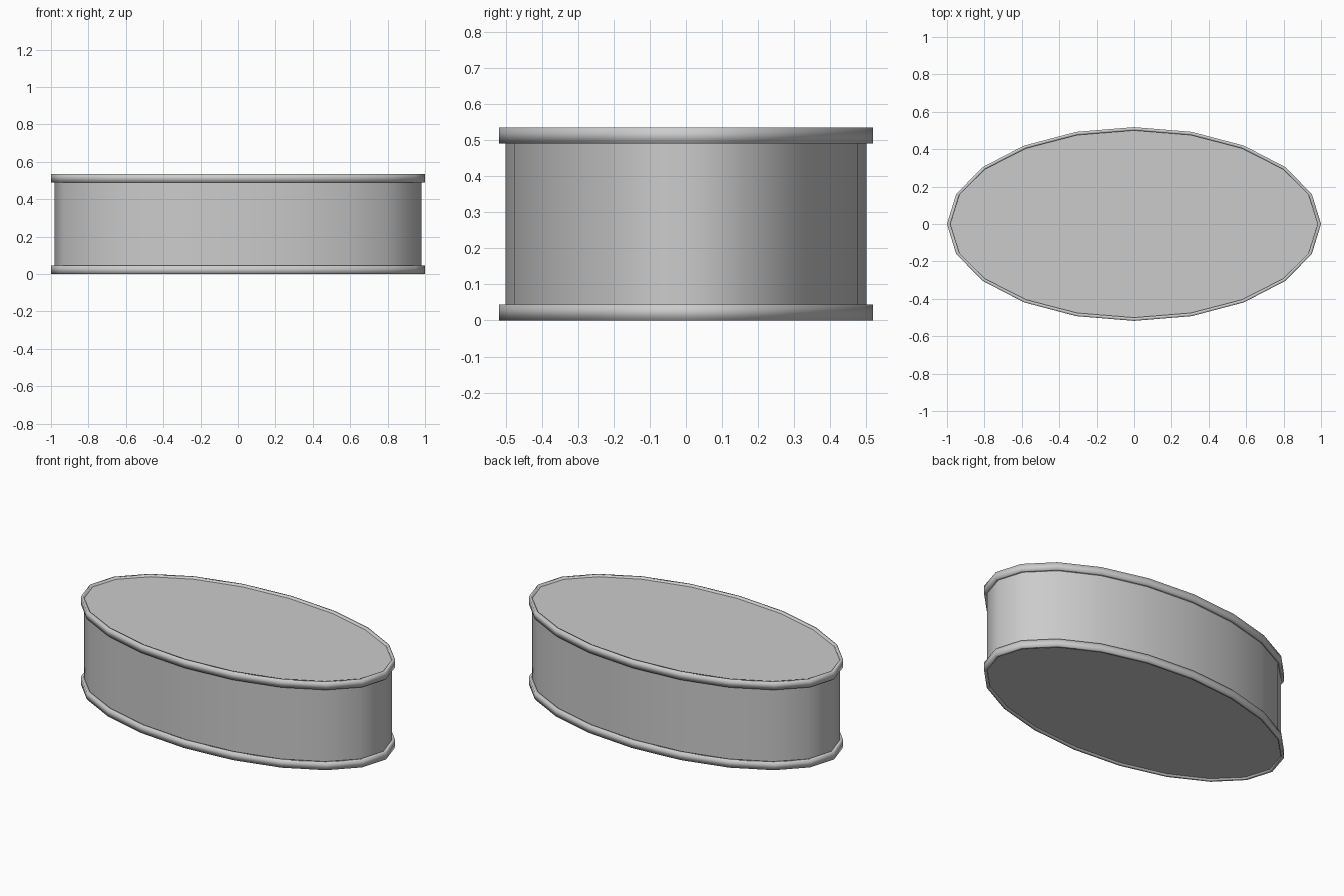
import bpy, bmesh
from math import cos, sin, pi

if "Cube" in bpy.data.objects:
    bpy.data.objects.remove(bpy.data.objects["Cube"])

SIDES = 20
OUTER = (1.0, 0.518)
INNER = (0.982, 0.50)
HEIGHT, RIM, RECESS = 0.535, 0.045, 0.01


def ellipse(bm, size, z):
    return [bm.verts.new((size[0] * cos(2 * pi * i / SIDES),
                          size[1] * sin(2 * pi * i / SIDES), z)) for i in range(SIDES)]


def bridge(bm, a, b):
    for i in range(SIDES):
        j = (i + 1) % SIDES
        bm.faces.new((a[i], a[j], b[j], b[i]))


def finish(bm, name):
    bmesh.ops.recalc_face_normals(bm, faces=bm.faces)
    mesh = bpy.data.meshes.new(name)
    bm.to_mesh(mesh)
    bm.free()
    obj = bpy.data.objects.new(name, mesh)
    bpy.context.collection.objects.link(obj)
    mesh.shade_smooth()
    return obj


# Oval drum body, its end caps set just inside the rims
bm = bmesh.new()
low = ellipse(bm, INNER, RECESS)
high = ellipse(bm, INNER, HEIGHT - RECESS)
bridge(bm, low, high)
bm.faces.new(low)
bm.faces.new(high)
body = finish(bm, "body")
bpy.context.view_layer.objects.active = body
body.select_set(True)
bpy.ops.object.shade_smooth_by_angle(angle=pi / 3.5)

# Raised rims around both ends, softly shaded
for name, z in (("bottom_rim", 0.0), ("top_rim", HEIGHT - RIM)):
    bm = bmesh.new()
    loops = [ellipse(bm, s, h) for s, h in ((OUTER, z), (OUTER, z + RIM),
                                            (INNER, z + RIM), (INNER, z))]
    for k in range(4):
        bridge(bm, loops[k], loops[(k + 1) % 4])
    finish(bm, name)
